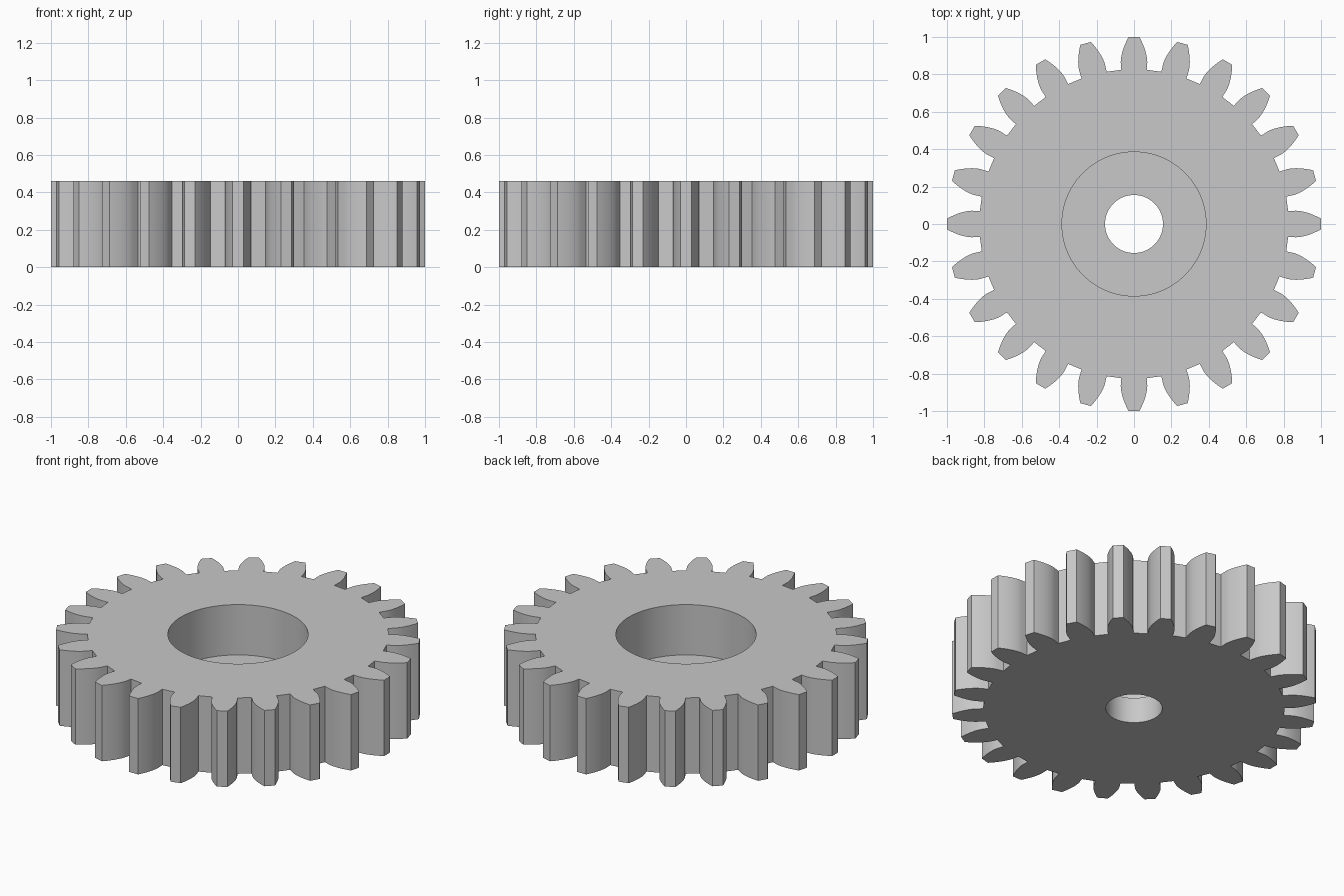
import bpy, bmesh
from math import pi, cos, sin, tan, acos, radians

old = bpy.data.objects.get("Cube")
if old:
    bpy.data.objects.remove(old, do_unlink=True)

# Gear dimensions
TEETH = 24
HEIGHT = 0.46
TIP_R = 1.0
MODULE = 2 * TIP_R / (TEETH + 2)
PITCH_R = MODULE * TEETH / 2
ROOT_R = PITCH_R - 1.25 * MODULE
BASE_R = PITCH_R * cos(radians(20))
BASE_HALF_ANGLE = 0.082
BORE_R = 0.155
RECESS_R = 0.385
RECESS_FLOOR = 0.155
FLANK_STEPS = 8

steel = bpy.data.materials.new("plain_grey")
grey = (0.58, 0.58, 0.58, 1)
steel.diffuse_color = grey
steel.use_nodes = True
steel.node_tree.nodes["Principled BSDF"].inputs["Base Color"].default_value = grey


def polar(r, a, z=0):
    return (r * cos(a), r * sin(a), z)


def make_object(name, bm):
    bmesh.ops.recalc_face_normals(bm, faces=bm.faces)
    mesh = bpy.data.meshes.new(name)
    bm.to_mesh(mesh)
    bm.free()
    mesh.materials.append(steel)
    obj = bpy.data.objects.new(name, mesh)
    bpy.context.collection.objects.link(obj)
    return obj


def half_tooth():
    """Radius and half angle from root to tip along an involute flank."""
    points = [(ROOT_R, BASE_HALF_ANGLE + 0.002)]
    for i in range(FLANK_STEPS + 1):
        r = BASE_R + (TIP_R - BASE_R) * i / FLANK_STEPS
        a = acos(min(1, BASE_R / r))
        points.append((r, BASE_HALF_ANGLE - (tan(a) - a)))
    return points


# Toothed disc: outline of all teeth, extruded upward
flank = half_tooth()
bm = bmesh.new()
outline = []
for t in range(TEETH):
    centre = 2 * pi * t / TEETH
    outline += [bm.verts.new(polar(r, centre - a)) for r, a in flank]
    outline += [bm.verts.new(polar(r, centre + a)) for r, a in reversed(flank)]
base = bm.faces.new(outline)
top = bmesh.ops.extrude_face_region(bm, geom=[base], use_keep_orig=True)["geom"]
bmesh.ops.translate(bm, vec=(0, 0, HEIGHT),
                    verts=[v for v in top if isinstance(v, bmesh.types.BMVert)])
gear = make_object("gear_wheel", bm)

# Stepped cutter: narrow shaft bore below, wide recess above
SIDES = 96
steps = [(BORE_R, -0.1), (BORE_R, RECESS_FLOOR),
         (RECESS_R, RECESS_FLOOR), (RECESS_R, HEIGHT + 0.1)]
bm = bmesh.new()
rings = [[bm.verts.new(polar(r, 2 * pi * i / SIDES, z)) for i in range(SIDES)]
         for r, z in steps]
for low, high in zip(rings, rings[1:]):
    for i in range(SIDES):
        j = (i + 1) % SIDES
        bm.faces.new((low[i], low[j], high[j], high[i]))
bm.faces.new(rings[0])
bm.faces.new(rings[-1])
cutter = make_object("bore_cutter", bm)
cutter.hide_render = True

# Cut the bore and recess
cut = gear.modifiers.new("bore", 'BOOLEAN')
cut.operation = 'DIFFERENCE'
cut.solver = 'EXACT'
cut.object = cutter
bpy.ops.object.select_all(action='DESELECT')
gear.select_set(True)
bpy.context.view_layer.objects.active = gear
bpy.ops.object.modifier_apply(modifier=cut.name)
bpy.data.objects.remove(cutter, do_unlink=True)

# Smooth flanks and bore walls, crisp rims
bpy.ops.object.shade_smooth_by_angle(angle=radians(20))
